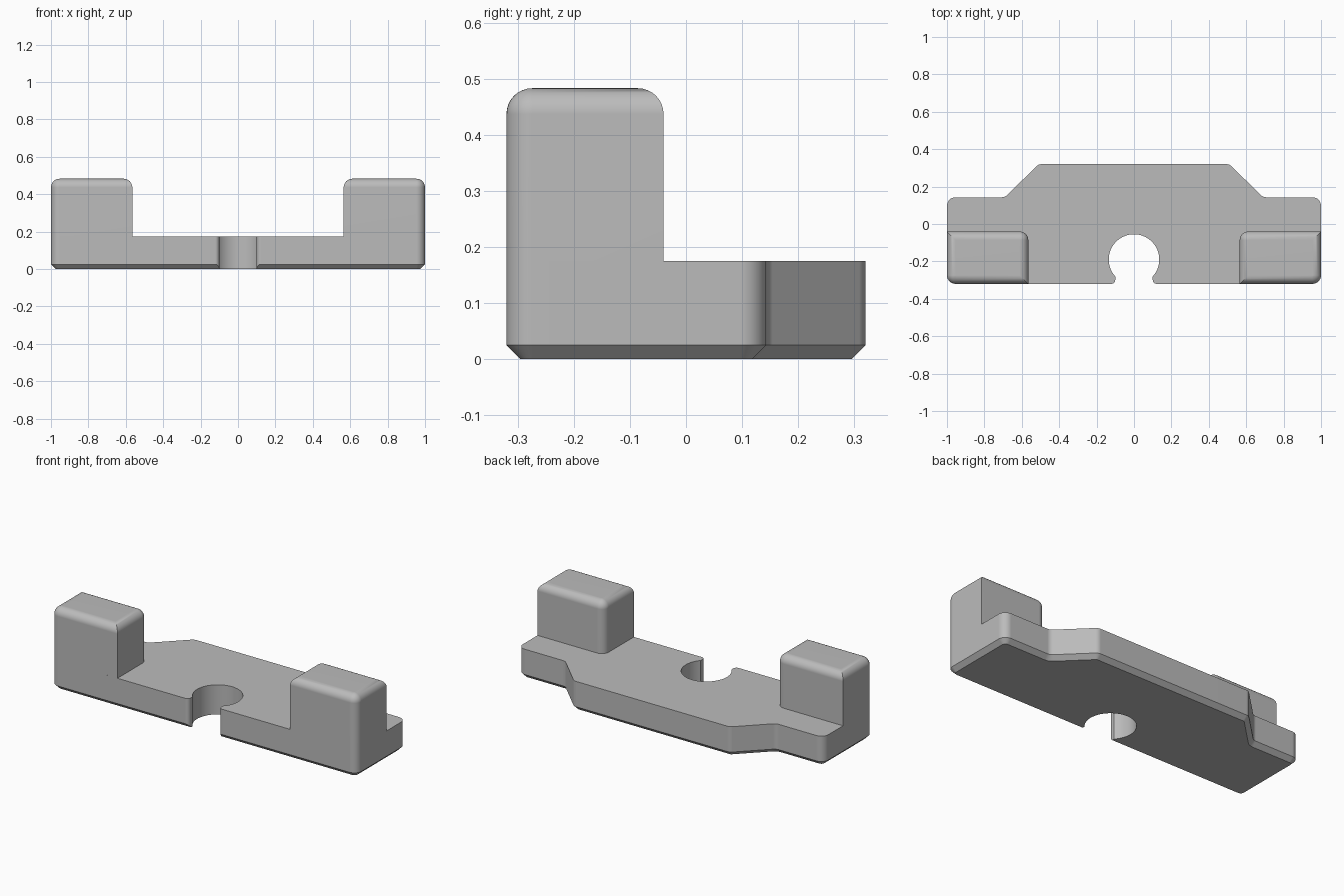
import bpy
import bmesh
import math
from mathutils import Vector

if "Cube" in bpy.data.objects:
    bpy.data.objects.remove(bpy.data.objects["Cube"])

PLATE_TOP, TOWER_TOP = 0.175, 0.483
CHAMFER, FILLET = 0.025, 0.046

grey = bpy.data.materials.new("plain grey")
grey.use_nodes = True
colour = (0.5, 0.5, 0.5, 1)
grey.diffuse_color = colour
grey.node_tree.nodes["Principled BSDF"].inputs["Base Color"].default_value = colour


def rounded_outline(corners, inset=0.0, steps=8):
    """Counter-clockwise (x, y, radius) corners, moved inward and rounded."""
    points = []
    for i, (x, y, radius) in enumerate(corners):
        p = Vector((x, y))
        before = (p - Vector(corners[i - 1][:2])).normalized()
        after = (Vector(corners[(i + 1) % len(corners)][:2]) - p).normalized()
        turn = math.atan2(before.cross(after), before.dot(after))
        normal = Vector((-before.y, before.x))
        bisector = normal + Vector((-after.y, after.x))
        bisector /= bisector.dot(normal)
        p = p + bisector * inset
        if radius == 0:
            points.append(p)
            continue
        side = 1 if turn > 0 else -1
        r = max(radius - side * inset, 0)
        centre = p + bisector * r * side
        start = math.atan2(-normal.y * side, -normal.x * side)
        for k in range(steps + 1):
            a = start + turn * k / steps
            points.append(centre + r * Vector((math.cos(a), math.sin(a))))
    return points


def loft(name, rings):
    """Skin a stack of (outline, z) rings and cap both ends."""
    bm = bmesh.new()
    layers = [[bm.verts.new((p.x, p.y, z)) for p in ring] for ring, z in rings]
    for low, high in zip(layers, layers[1:]):
        for i in range(len(low)):
            j = (i + 1) % len(low)
            bm.faces.new((low[i], low[j], high[j], high[i]))
    bm.faces.new(layers[0][::-1])
    bm.faces.new(layers[-1])
    bmesh.ops.remove_doubles(bm, verts=bm.verts, dist=0.0002)
    bmesh.ops.recalc_face_normals(bm, faces=bm.faces)
    mesh = bpy.data.meshes.new(name)
    bm.to_mesh(mesh)
    bm.free()
    mesh.materials.append(grey)
    obj = bpy.data.objects.new(name, mesh)
    bpy.context.collection.objects.link(obj)
    return obj


def activate(obj):
    bpy.ops.object.select_all(action="DESELECT")
    obj.select_set(True)
    bpy.context.view_layer.objects.active = obj


def finish(obj):
    activate(obj)
    bpy.ops.object.shade_smooth_by_angle(angle=math.radians(30))
    weighted = obj.modifiers.new("clean shading", "WEIGHTED_NORMAL")
    weighted.keep_sharp = True


# Base plate: stepped outline with a chamfered underside
half = [(1, -0.32, FILLET), (1, 0.143, FILLET), (0.69, 0.143, 0.04), (0.51, 0.32, 0.04)]
outline = half + [(-x, y, r) for x, y, r in reversed(half)]
base = loft("base_plate", [
    (rounded_outline(outline, CHAMFER), 0),
    (rounded_outline(outline), CHAMFER),
    (rounded_outline(outline), PLATE_TOP),
])

# Keyhole notch: round hole, narrow mouth and rounded lips
hole_y, hole_r, mouth, lip = -0.19, 0.135, 0.1, 0.022
front = -0.32
neck = math.acos(mouth / hole_r)
notch = []
for k in range(49):
    a = -neck + (math.pi + 2 * neck) * k / 48
    notch.append(Vector((hole_r * math.cos(a), hole_y + hole_r * math.sin(a))))
left_lip = []
for k in range(7):
    a = math.pi / 2 * k / 6
    left_lip.append(Vector((-mouth - lip + lip * math.cos(a), front + lip - lip * math.sin(a))))
left_lip.append(Vector((-mouth - lip, front - 0.1)))
notch += left_lip + [Vector((-p.x, p.y)) for p in reversed(left_lip)]
cutter = loft("notch_cutter", [(notch, -0.1), (notch, PLATE_TOP + 0.1)])
cutter.hide_render = True

activate(base)
cut = base.modifiers.new("notch", "BOOLEAN")
cut.operation = "DIFFERENCE"
cut.solver = "EXACT"
cut.object = cutter
bpy.ops.object.modifier_apply(modifier=cut.name)
bpy.data.objects.remove(cutter)
finish(base)

# Two end towers: rounded top, outer front edge and inner back edge
right_foot = [(-1, -0.32, FILLET), (-0.565, -0.32, 0), (-0.565, -0.04, FILLET), (-1, -0.04, 0)]
left_foot = [(-x, y, r) for x, y, r in reversed(right_foot)]
for name, foot in (("right_tower", right_foot), ("left_tower", left_foot)):
    rings = [(rounded_outline(foot), PLATE_TOP)]
    for k in range(9):
        a = math.pi / 2 * k / 8
        rings.append((rounded_outline(foot, FILLET * (1 - math.cos(a))),
                      TOWER_TOP - FILLET + FILLET * math.sin(a)))
    finish(loft(name, rings))
